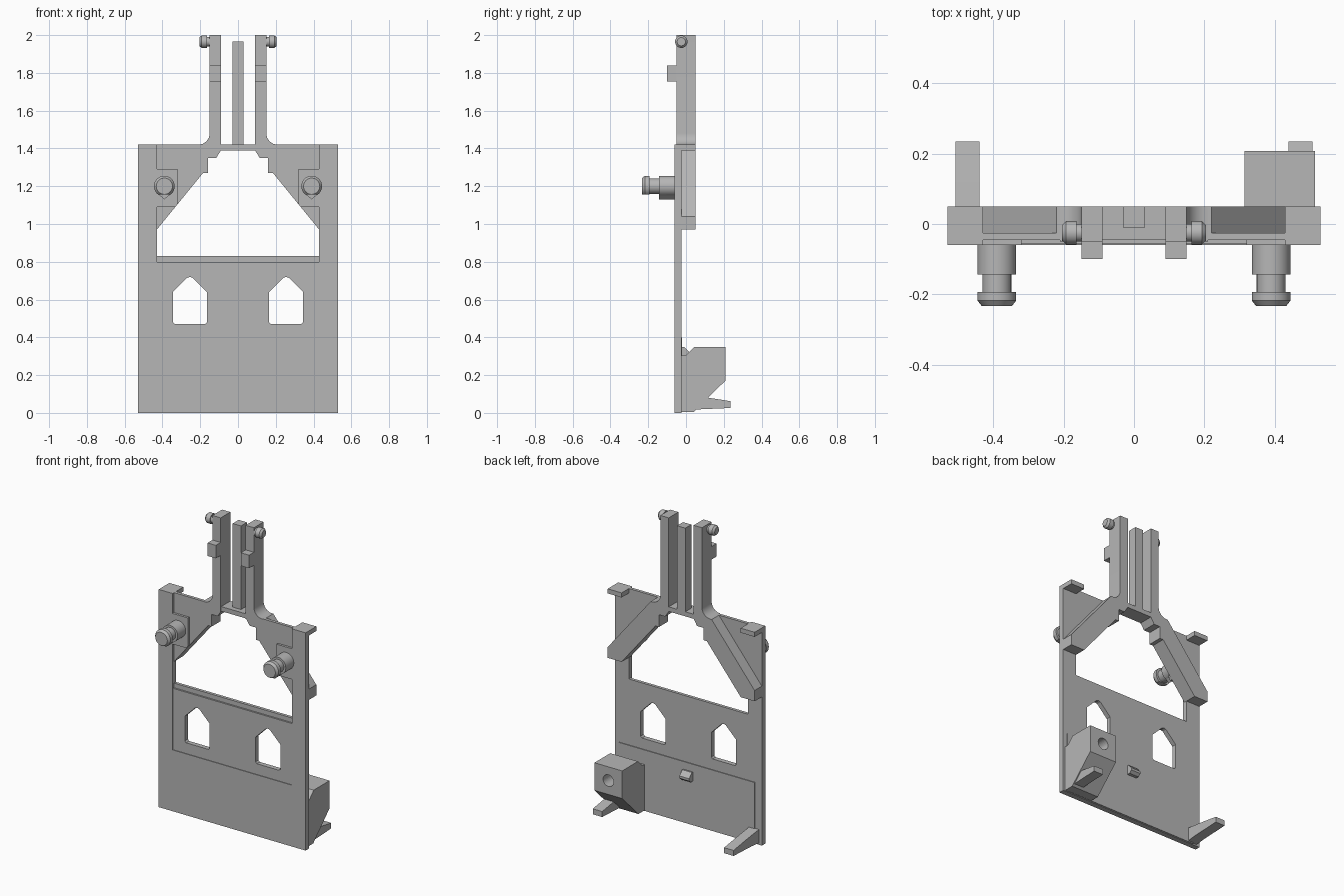
import bpy, bmesh, math
from mathutils import Vector

cube = bpy.data.objects.get("Cube")
if cube:
    bpy.data.objects.remove(cube, do_unlink=True)

grey = bpy.data.materials.new("plain grey")
grey.use_nodes = True
grey.diffuse_color = (0.47, 0.47, 0.47, 1)
grey.node_tree.nodes["Principled BSDF"].inputs["Base Color"].default_value = (0.47, 0.47, 0.47, 1)


def finish(name, bm):
    bmesh.ops.recalc_face_normals(bm, faces=bm.faces)
    mesh = bpy.data.meshes.new(name)
    bm.to_mesh(mesh)
    bm.free()
    mesh.materials.append(grey)
    ob = bpy.data.objects.new(name, mesh)
    bpy.context.collection.objects.link(ob)
    return ob


def prism(name, pts, lo, hi, axis="y"):
    """Extrude an (x, z) outline along y, or a (y, z) outline along x."""
    bm = bmesh.new()
    place = (lambda a, b, d: (a, d, b)) if axis == "y" else (lambda a, b, d: (d, a, b))
    rings = [[bm.verts.new(place(a, b, d)) for a, b in pts] for d in (lo, hi)]
    n = len(pts)
    bm.faces.new(rings[0])
    bm.faces.new(rings[1])
    for i in range(n):
        j = (i + 1) % n
        bm.faces.new((rings[0][i], rings[0][j], rings[1][j], rings[1][i]))
    return finish(name, bm)


def box(name, x, y, z):
    return prism(name, [(x[0], z[0]), (x[1], z[0]), (x[1], z[1]), (x[0], z[1])], *y)


def turned(name, profile, origin, direction, sides=32):
    """Turn (distance, radius) pairs around an axis."""
    bm = bmesh.new()
    d = Vector(direction)
    up = Vector((0, 0, 1))
    side = d.cross(up)
    rings = []
    for dist, r in profile:
        rings.append([bm.verts.new(Vector(origin) + d * dist
                      + (up * math.cos(t) + side * math.sin(t)) * r)
                      for t in (2 * math.pi * i / sides for i in range(sides))])
    bm.faces.new(rings[0])
    bm.faces.new(rings[-1])
    for a, b in zip(rings, rings[1:]):
        for i in range(sides):
            j = (i + 1) % sides
            bm.faces.new((a[i], a[j], b[j], b[i]))
    return finish(name, bm)


def cut(target, cutter):
    mod = target.modifiers.new(cutter.name, "BOOLEAN")
    mod.operation = "DIFFERENCE"
    mod.solver = "EXACT"
    mod.object = cutter
    cutter.hide_render = True
    cutter.hide_viewport = True
    cutter.display_type = "WIRE"


def flip(pts, s):
    return [(x * s, z) for x, z in pts]


def both(pts):
    """Close a right-hand outline with its mirror image."""
    return pts + flip(pts[::-1], -1)


# Main plate with its openings and shallow front recess
plate = box("main_plate", (-0.53, 0.53), (-0.06, -0.025), (0, 1.42))
arch = [(0.43, 0.97), (0.185, 1.27), (0.16, 1.27), (0.16, 1.35), (0.115, 1.35), (0.09, 1.39)]
cut(plate, prism("upper_recess_cutter", both(
    [(0.43, 0.8), (0.43, 1.09), (0.32, 1.09), (0.32, 1.29), (0.43, 1.29), (0.43, 1.5)]),
    -0.1, -0.045))
cut(plate, box("lower_recess_cutter", (-0.43, 0.43), (-0.1, -0.056), (0.4, 0.9)))
cut(plate, prism("opening_cutter", both([(0.43, 0.83)] + arch), -0.2, 0.2))
house = [(0.175, 0.47), (0.335, 0.47), (0.345, 0.48), (0.345, 0.64), (0.27, 0.715),
         (0.255, 0.72), (0.24, 0.715), (0.165, 0.64), (0.165, 0.48)]
for side, s in (("left", 1), ("right", -1)):
    cut(plate, prism(side + "_window_cutter", flip(house, s), -0.2, 0.2))

# Raised panel and small catch on the back
box("back_panel", (-0.48, 0.5), (-0.03, -0.02), (0.004, 0.4))
prism("back_catch", [(-0.03, 0.29), (0.0, 0.29), (0.018, 0.305), (0.018, 0.32),
                     (-0.01, 0.35), (-0.03, 0.35)], -0.035, 0.035, "x")

# Bridge and centre post
box("top_bridge", (-0.1, 0.1), (-0.045, 0.05), (1.39, 1.42))
box("centre_post", (-0.03, 0.03), (-0.012, 0.05), (1.4, 1.965))

# Arm outline with a rounded outer foot
arm = [(0.09, 1.39), (0.09, 2.0), (0.15, 2.0)]
arm += [(0.21 - 0.06 * math.cos(t), 1.48 - 0.06 * math.sin(t))
        for t in (math.pi / 2 * i / 8 for i in range(9))]
arm += [(0.21, 1.39)]
brace = [(0.53, 0.97)] + arch + [(0.09, 1.42), (0.22, 1.42), (0.53, 1.04)]

for side, s in (("left", 1), ("right", -1)):
    # Upright arm, hook and end pin
    prism(side + "_arm", flip(arm, s), -0.05, 0.05)
    box(side + "_arm_hook", (0.09 * s, 0.15 * s), (-0.1, -0.04), (1.755, 1.84))
    turned(side + "_arm_pin", [(0, 0.025), (0.015, 0.025), (0.015, 0.033),
                               (0.045, 0.033), (0.057, 0.022)],
           (0.148 * s, -0.025, 1.965), (s, 0, 0))
    # Diagonal rear brace and top corner tab
    prism(side + "_brace", flip(brace, s), -0.03, 0.05)
    box(side + "_corner_tab", (0.43 * s, 0.53 * s), (-0.03, 0.05), (1.39, 1.42))
    # Front peg with a groove and a flat underside at the tip
    peg = turned(side + "_peg", [(0, 0.055), (0.085, 0.055), (0.085, 0.041), (0.135, 0.041),
                                 (0.135, 0.055), (0.16, 0.055), (0.175, 0.043)],
                 (0.39 * s, -0.058, 1.2), (0, -1, 0))
    cut(peg, box(side + "_peg_cutter", (0.3 * s, 0.5 * s), (-0.3, -0.143), (1.05, 1.155)))
    prism(side + "_peg_keel", flip([(0.345, 1.17), (0.39, 1.13), (0.435, 1.17)], s),
          -0.143, -0.05)
    # Foot lug pointing backwards
    prism(side + "_foot", [(-0.03, 0.01), (0.05, 0.018), (0.235, 0.026), (0.235, 0.062),
                           (0.12, 0.08), (-0.03, 0.1)], 0.44 * s, 0.508 * s, "x")

# Rear block with a blind hole
block = prism("rear_block", [(-0.03, 0.005), (0.04, 0.005), (0.208, 0.17), (0.208, 0.35),
                             (0.045, 0.35), (0.0, 0.305), (-0.03, 0.305)], 0.315, 0.515, "x")
cut(block, turned("block_hole_cutter", [(0, 0.038), (0.2, 0.038)],
                  (0.415, 0.09, 0.26), (0, 1, 0)))

# Smooth the round parts, keeping edges sharp
bpy.ops.object.select_all(action="DESELECT")
for ob in bpy.context.collection.objects:
    if ob.type == "MESH" and not ob.hide_render and ob.name.endswith(("_peg", "_pin", "_arm")):
        ob.select_set(True)
        bpy.context.view_layer.objects.active = ob
bpy.ops.object.shade_smooth_by_angle(angle=math.radians(30))
